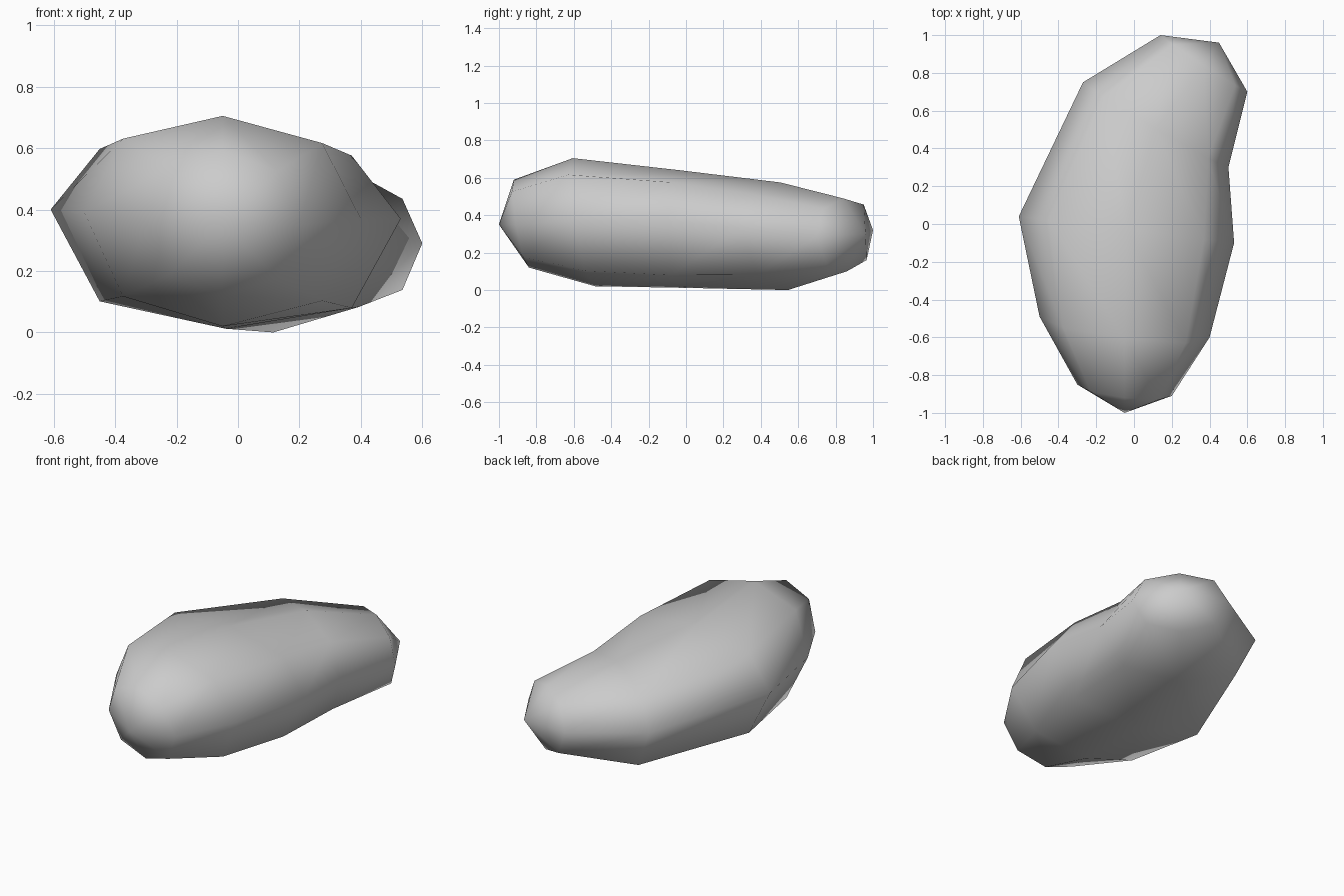
import bpy
import bmesh
import math
from mathutils import Vector

cube = bpy.data.objects.get("Cube")
if cube:
    bpy.data.objects.remove(cube, do_unlink=True)

SIDES = 8

# Cross-sections from front to back:
# left point, right point, top z, bottom z, forward lean, shoulder fullness
SECTIONS = [
    ((-0.30, -0.85, 0.36), (0.20, -0.91, 0.35), 0.59, 0.12, -0.04, 0.74),
    ((-0.50, -0.49, 0.39), (0.40, -0.60, 0.37), 0.705, 0.02, -0.06, 0.75),
    ((-0.61, 0.04, 0.40), (0.53, -0.10, 0.37), 0.64, 0.012, 0.0, 0.79),
    ((-0.27, 0.75, 0.33), (0.50, 0.30, 0.33), 0.575, 0.0, -0.02, 0.75),
    ((0.14, 1.00, 0.32), (0.60, 0.70, 0.29), 0.49, 0.10, -0.01, 0.76),
]
FRONT_TIP = (-0.05, -1.0, 0.35)
BACK_TIP = (0.45, 0.96, 0.30)


def make_ring(bm, left, right, top, bottom, lean, fullness):
    """Eight-sided loop through the left, right, top and bottom of a section."""
    left, right = Vector(left), Vector(right)
    centre, half = (left + right) / 2, (right - left) / 2
    ring = []
    for i in range(SIDES):
        angle = math.tau * i / SIDES
        c, s = math.cos(angle), math.sin(angle)
        if i % 2:
            c, s = math.copysign(0.72, c), math.copysign(fullness, s)
        p = centre + half * c
        p.z += s * (top - centre.z if s > 0 else centre.z - bottom)
        p.y += lean * s
        ring.append(bm.verts.new(p))
    return ring


def cap(bm, ring, tip):
    """Close an end with a fan around its tip."""
    pole = bm.verts.new(tip)
    for i in range(SIDES):
        bm.faces.new((ring[i], ring[(i + 1) % SIDES], pole))


# Curved body skinned over the sections
bm = bmesh.new()
rings = [make_ring(bm, *section) for section in SECTIONS]
for a, b in zip(rings, rings[1:]):
    for i in range(SIDES):
        j = (i + 1) % SIDES
        bm.faces.new((a[i], a[j], b[j], b[i]))
cap(bm, rings[0], FRONT_TIP)
cap(bm, rings[-1], BACK_TIP)
bmesh.ops.recalc_face_normals(bm, faces=bm.faces)
for face in bm.faces:
    face.smooth = True

mesh = bpy.data.meshes.new("bean_body")
bm.to_mesh(mesh)
bm.free()
body = bpy.data.objects.new("bean_body", mesh)
bpy.context.collection.objects.link(body)

# Plain grey surface
grey = bpy.data.materials.new("light_grey")
grey.use_nodes = True
colour = (0.6, 0.6, 0.6, 1.0)
grey.diffuse_color = colour
grey.node_tree.nodes["Principled BSDF"].inputs["Base Color"].default_value = colour
mesh.materials.append(grey)
